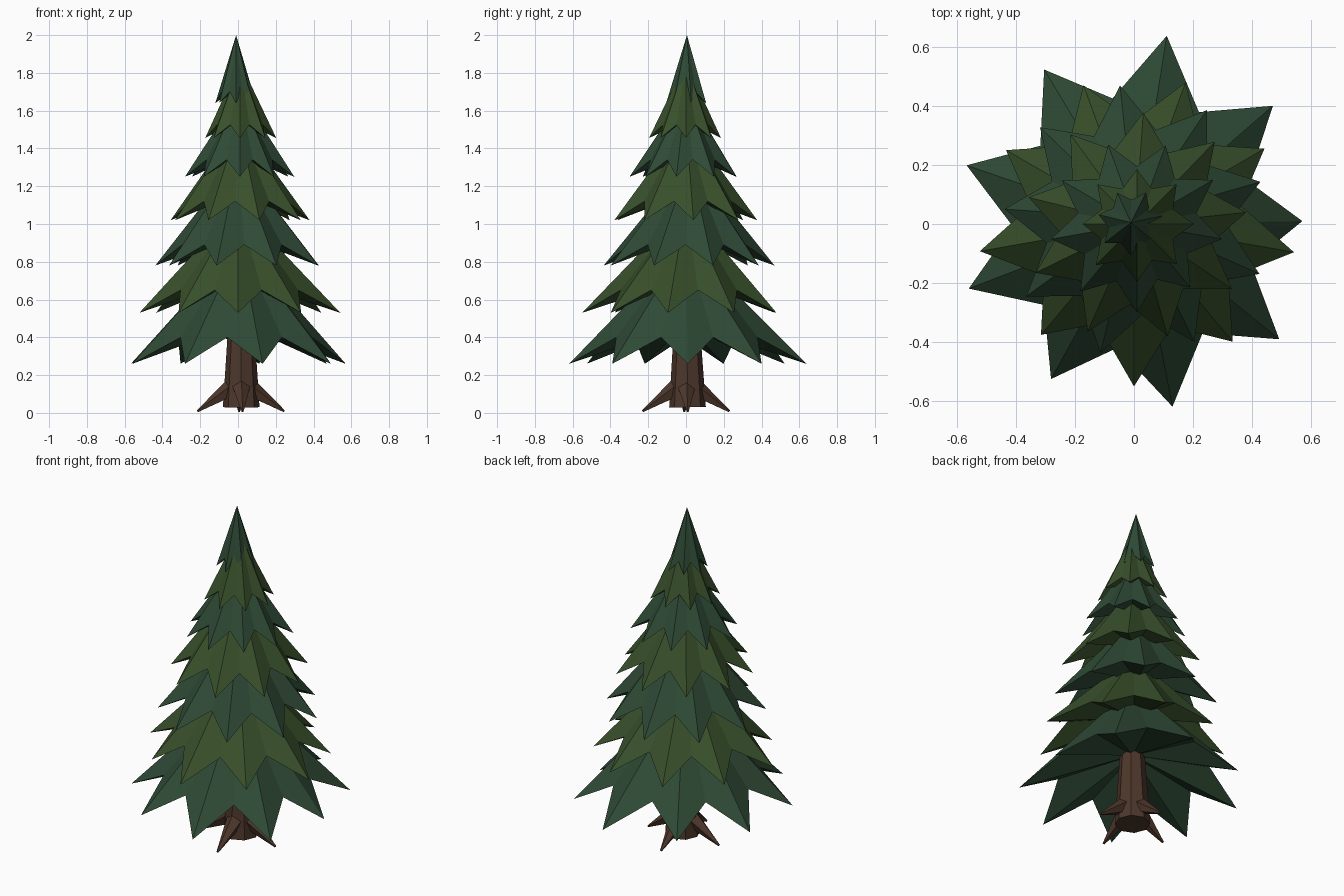
import bpy, bmesh, random
from math import sin, cos, radians, pi
from mathutils import Vector

if "Cube" in bpy.data.objects:
    bpy.data.objects.remove(bpy.data.objects["Cube"])

random.seed(4)


def material(name, rgb):
    m = bpy.data.materials.new(name)
    m.diffuse_color = (*rgb, 1)
    m.use_nodes = True
    m.node_tree.nodes["Principled BSDF"].inputs["Base Color"].default_value = m.diffuse_color
    return m


BLUE = material("blue_green_needles", (0.028, 0.068, 0.036))
OLIVE = material("olive_needles", (0.040, 0.080, 0.024))
BARK = material("bark", (0.075, 0.038, 0.024))


def make(name, bm, mat):
    bmesh.ops.recalc_face_normals(bm, faces=bm.faces)
    me = bpy.data.meshes.new(name)
    bm.to_mesh(me)
    bm.free()
    me.materials.append(mat)
    ob = bpy.data.objects.new(name, me)
    bpy.context.collection.objects.link(ob)


# Star-shaped cone with drooping tips, raised notches and a hollow underside
def tier(name, mat, radii, start, centre, tip_z, rise, apex_z, under_z):
    bm = bmesh.new()
    n = len(radii)
    cx, cy = centre
    ring = []
    for i, r in enumerate(radii):
        nr = 0.69 * (r + radii[(i + 1) % n]) / 2
        for k, rad, z in ((0, r, tip_z), (0.5, nr, tip_z + rise)):
            a = radians(start + 360 * (i + k) / n)
            ring.append(bm.verts.new((cx + rad * cos(a), cy + rad * sin(a), z)))
    top = bm.verts.new((cx, cy, apex_z))
    under = bm.verts.new((cx, cy, under_z))
    for i, v in enumerate(ring):
        w = ring[(i + 1) % len(ring)]
        bm.faces.new((v, w, top))
        bm.faces.new((w, v, under))
    make(name, bm, mat)


def spread(n, r):
    return [r * random.uniform(0.96, 1.04) for _ in range(n)]


# Foliage tiers from bottom to top
R1 = [0.56, 0.61, 0.645, 0.61, 0.61, 0.61, 0.60, 0.63, 0.62]
R2 = [0.55, 0.51, 0.51, 0.50, 0.50, 0.53, 0.49, 0.55, 0.52]
tiers = [
    (BLUE, R1, 1, (0.01, 0), 0.26, 0.14, 0.90, 0.47),
    (OLIVE, R2, -10, (0, 0), 0.53, 0.12, 1.10, 0.71),
    (BLUE, spread(9, 0.455), 16, (0, 0.02), 0.78, 0.11, 1.34, 0.94),
    (OLIVE, spread(9, 0.385), 6, (0.005, 0), 1.02, 0.10, 1.54, 1.16),
    (BLUE, spread(9, 0.29), 30, (0.01, 0), 1.25, 0.09, 1.70, 1.37),
    (OLIVE, spread(8, 0.19), 0, (0.01, 0), 1.455, 0.07, 1.86, 1.55),
    (BLUE, spread(7, 0.11), 12, (-0.01, 0.005), 1.64, 0.06, 2.00, 1.72),
]
for i, (mat, *args) in enumerate(tiers):
    tier(f"foliage_tier_{i + 1}", mat, *args)


# Tapered prism between two points
def taper(name, p, q, r1, r2, n):
    p, q = Vector(p), Vector(q)
    bm = bmesh.new()
    bmesh.ops.create_cone(bm, cap_ends=True, segments=n, radius1=r1,
                          radius2=r2, depth=(q - p).length)
    rot = (q - p).to_track_quat('Z', 'Y')
    for v in bm.verts:
        v.co = rot @ v.co + (p + q) / 2
    make(name, bm, BARK)


# Trunk and four roots
taper("trunk", (0.017, 0.008, 0.03), (0.017, 0.004, 0.60), 0.097, 0.060, 8)
for i in range(4):
    a = i * pi / 2 + 0.04
    d = Vector((cos(a), sin(a), 0))
    c = Vector((0.015, 0, 0))
    taper(f"root_{i + 1}", c + d * 0.05 + Vector((0, 0, 0.13)),
          c + d * 0.23 + Vector((0, 0, 0.008)), 0.05, 0.006, 5)
